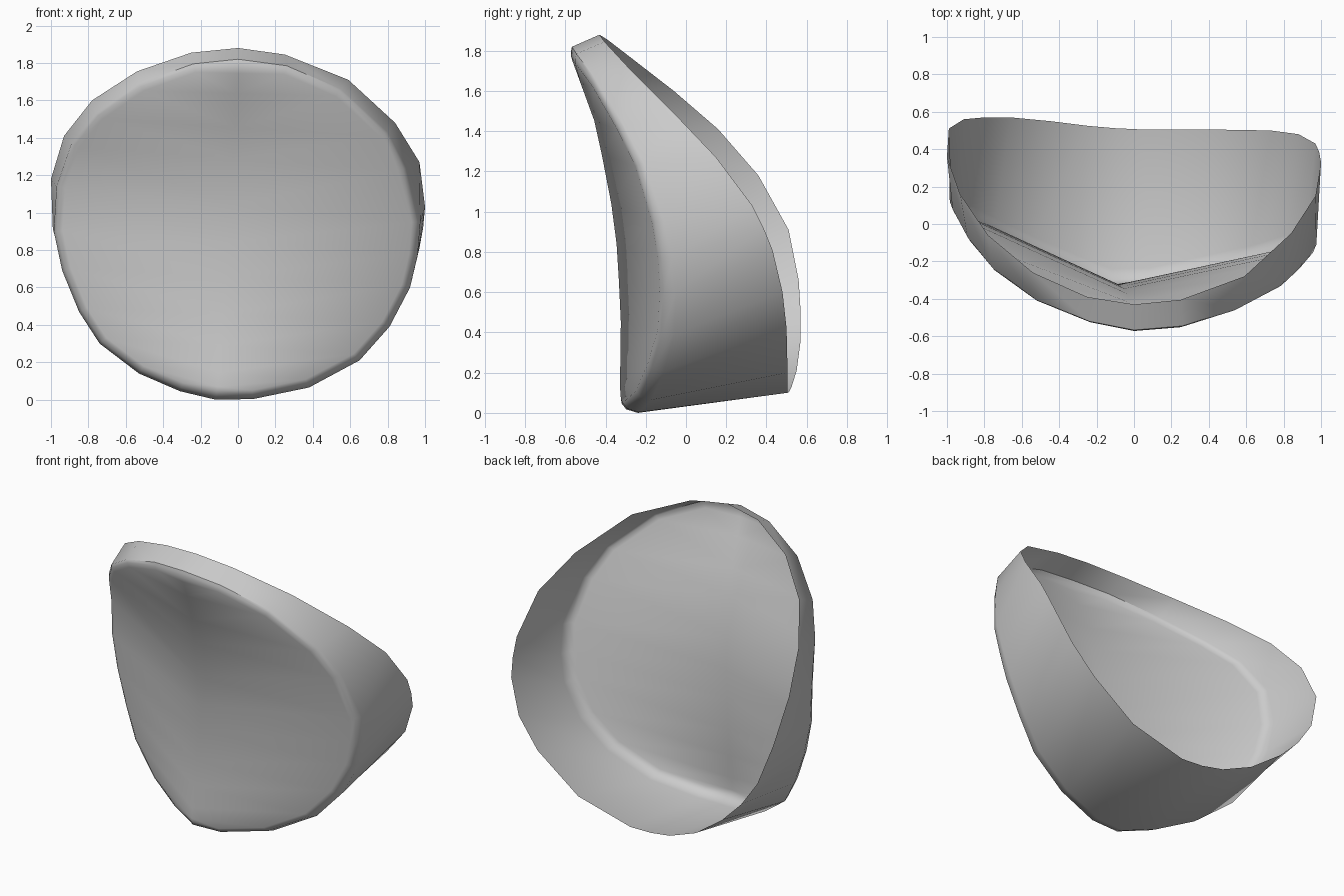
import bpy, bmesh, math
from mathutils import Vector

if "Cube" in bpy.data.objects:
    bpy.data.objects.remove(bpy.data.objects["Cube"])

# Open back edge, clockwise from the top as seen from the front
BACK = [(0, -.43, 1.88), (.25, -.405, 1.845), (.59, -.28, 1.71), (.84, -.05, 1.48),
        (.97, .15, 1.27), (1, .33, 1.03), (.99, .385, .92), (.97, .43, .81),
        (.88, .48, .6), (.73, .5, .42), (.43, .505, .2), (.05, .505, .1),
        (-.1, .512, .105), (-.25, .525, .13), (-.45, .55, .21), (-.66, .57, .36),
        (-.8, .57, .5), (-.91, .56, .66), (-.99, .51, .91), (-1, .36, 1.18),
        (-.93, .16, 1.41), (-.78, -.06, 1.6), (-.54, -.26, 1.755), (-.25, -.39, 1.855)]
# Front edge of the side wall, same order
FRONT = [(0, -.567, 1.82), (.26, -.545, 1.785), (.55, -.45, 1.66), (.8, -.31, 1.43),
         (.9, -.21, 1.24), (.975, -.11, .95), (.96, -.07, .77), (.92, -.05, .6),
         (.81, -.06, .39), (.65, -.11, .21), (.38, -.17, .065), (.08, -.235, .003),
         (-.12, -.24, 0), (-.31, -.165, .045), (-.53, -.07, .14), (-.74, .03, .3),
         (-.85, .09, .47), (-.94, .12, .69), (-.985, .12, .9), (-.97, .08, 1.14),
         (-.89, -.07, 1.37), (-.76, -.23, 1.53), (-.53, -.4, 1.69), (-.24, -.52, 1.795)]
# Centre ridge of the front panel: (z, x, y)
RIDGE = [(.04, -.11, -.32), (.12, -.105, -.33), (.4, -.085, -.322), (.6, -.07, -.33),
         (.92, -.045, -.35), (1.2, -.03, -.4), (1.45, -.015, -.455), (1.77, 0, -.572)]


def ridge_at(z):
    for a, b in zip(RIDGE, RIDGE[1:]):
        if z <= b[0]:
            t = max(0, (z - a[0]) / (b[0] - a[0]))
            return (a[1] + t * (b[1] - a[1]), a[2] + t * (b[2] - a[2]), z)
    return (RIDGE[-1][1], RIDGE[-1][2], z)


def inset(p, amount, depth):
    d = Vector((-p[0], 0, .93 - p[2])).normalized() * amount
    drop = .005 + .075 * min(1, max(0, (1.82 - p[2]) / 1.2))
    return (p[0] + d.x, p[1] - drop * depth, p[2] + d.z)


bm = bmesh.new()
# Side wall and rounded bevel
loops = [BACK, FRONT, [inset(p, .018, .72) for p in FRONT], [inset(p, .047, 1) for p in FRONT]]
rings = [[bm.verts.new(p) for p in loop] for loop in loops]
n = len(BACK)
for a, b in zip(rings, rings[1:]):
    for i in range(n):
        j = (i + 1) % n
        bm.faces.new((a[i], a[j], b[j], b[i]))

# Creased front panel
rim = rings[-1]
half = n // 2
spine = [rim[0]]
for k in range(1, half):
    spine.append(bm.verts.new(ridge_at((rim[k].co.z + rim[n - k].co.z) / 2)))
spine.append(rim[half])
for side in (1, -1):
    for k in range(half):
        quad = [rim[(side * k) % n], rim[(side * (k + 1)) % n], spine[k + 1], spine[k]]
        bm.faces.new(list(dict.fromkeys(quad)))

bmesh.ops.recalc_face_normals(bm, faces=bm.faces)
bm.normal_update()
if sum(f.normal.y * f.calc_area() for f in spine[5].link_faces) > 0:
    bmesh.ops.reverse_faces(bm, faces=bm.faces)

mesh = bpy.data.meshes.new("curved_shell")
bm.to_mesh(mesh)
bm.free()
shell = bpy.data.objects.new("curved_shell", mesh)
bpy.context.collection.objects.link(shell)
bpy.context.view_layer.objects.active = shell
shell.select_set(True)
bpy.ops.object.shade_smooth_by_angle(angle=math.radians(45))
